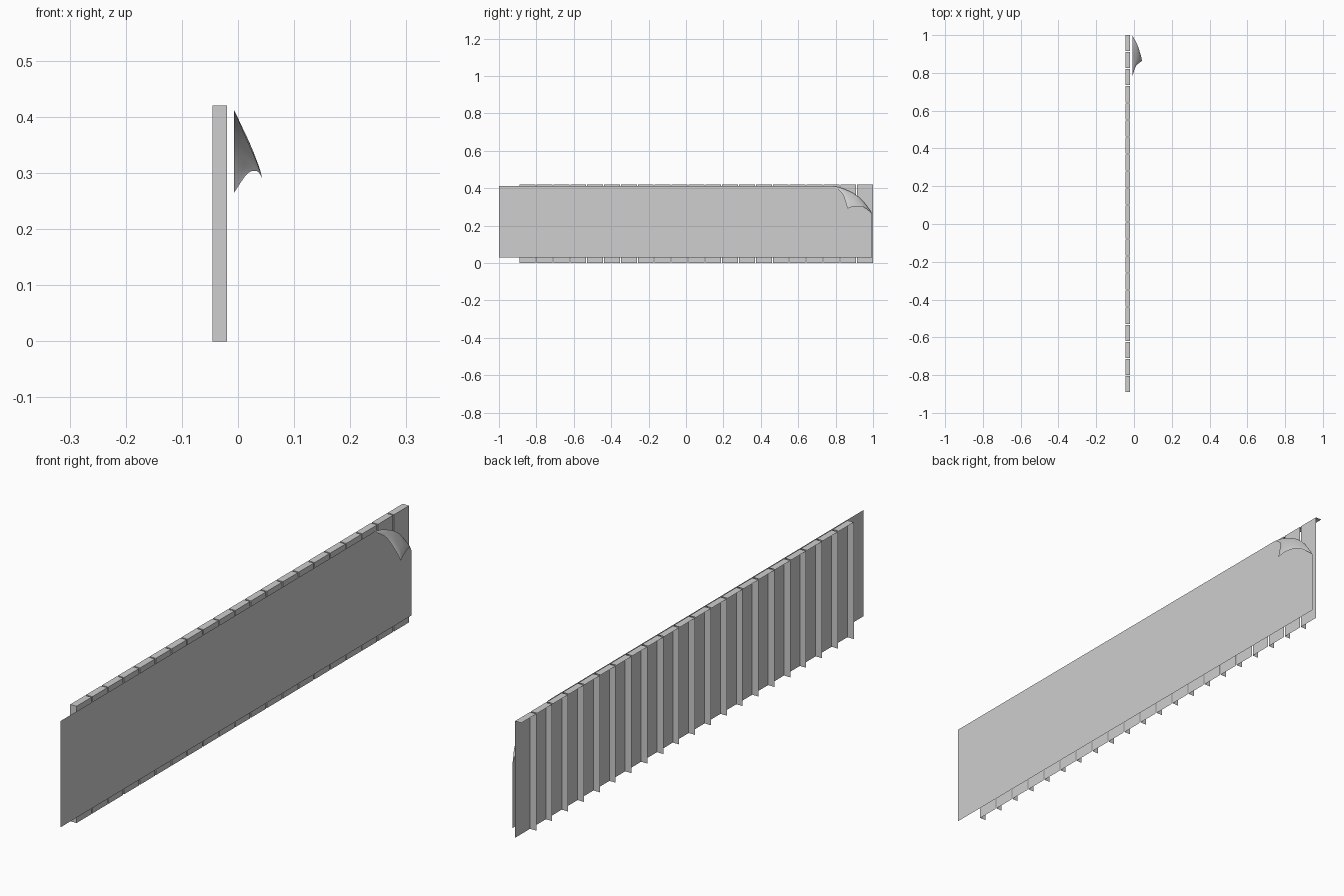
import bpy, bmesh
from mathutils import Vector

if "Cube" in bpy.data.objects:
    bpy.data.objects.remove(bpy.data.objects["Cube"])

grey = bpy.data.materials.new("light_grey")
grey.diffuse_color = (0.62, 0.62, 0.62, 1)
grey.use_nodes = True
grey.node_tree.nodes["Principled BSDF"].inputs["Base Color"].default_value = grey.diffuse_color


def make(name, build, smooth=False):
    """Create a mesh object filled in by the given bmesh builder."""
    bm = bmesh.new()
    build(bm)
    mesh = bpy.data.meshes.new(name)
    bm.to_mesh(mesh)
    bm.free()
    mesh.materials.append(grey)
    for p in mesh.polygons:
        p.use_smooth = smooth
    ob = bpy.data.objects.new(name, mesh)
    bpy.context.collection.objects.link(ob)
    return ob


def face(bm, pts):
    return bm.faces.new([bm.verts.new(p) for p in pts])


def spline(pts, n=4):
    """Smooth curve through the points."""
    p = [Vector(q) for q in pts]
    p = [2 * p[0] - p[1]] + p + [2 * p[-1] - p[-2]]
    out = []
    for i in range(1, len(p) - 2):
        a, b, c, d = p[i - 1:i + 3]
        for k in range(n):
            t = k / n
            out.append(0.5 * (2 * b + (c - a) * t + (2 * a - 5 * b + 4 * c - d) * t * t
                              + (3 * b - a - 3 * c + d) * t ** 3))
    return out + [p[-2]]


# Fence planks: open shells with a front, one side and a top
X0, X1, TOP = -0.045, -0.02, 0.42
COUNT, PITCH, WIDTH = 21, 0.0902, 0.085


def plank(i):
    y1 = 1.0 - i * PITCH
    y0 = y1 - WIDTH

    def build(bm):
        v = [bm.verts.new(p) for p in (
            (X1, y0, 0), (X1, y1, 0), (X1, y1, TOP), (X1, y0, TOP),
            (X0, y0, 0), (X0, y0, TOP), (X0, y1, TOP))]
        for ids in ((0, 1, 2, 3), (4, 0, 3, 5), (5, 3, 2, 6)):
            bm.faces.new([v[k] for k in ids])
    make(f"plank_{i + 1}", build)


for i in range(COUNT):
    plank(i)

# Poster sheet with its upper far corner peeled along a crease
SX, LOW, HIGH = -0.007, 0.03, 0.412
crease = spline([(SX, 0.785, HIGH), (SX, 0.825, 0.404), (SX, 0.865, 0.388),
                 (SX, 0.90, 0.37), (SX, 0.935, 0.343), (SX, 0.967, 0.306),
                 (SX, 0.995, 0.265)])


def sheet(bm):
    face(bm, [(SX, -1, LOW), (SX, 0.785, LOW), (SX, 0.785, HIGH), (SX, -1, HIGH)])
    for a, b in zip(crease, crease[1:]):
        face(bm, [(SX, a.y, LOW), (SX, b.y, LOW), b, a])
    bmesh.ops.remove_doubles(bm, verts=bm.verts, dist=1e-5)


make("poster_sheet", sheet)

# Curled flap: bulges outward from the crease and ends in a pointed tip
tip = (0.043, 0.863, 0.291)
edge = spline([crease[0], (0.008, 0.833, 0.375), (0.03, 0.854, 0.325), tip])
edge += spline([tip, (0.034, 0.90, 0.303), (0.017, 0.95, 0.299), crease[-1]])[1:]
STEPS = 8


def flap(bm):
    rows = []
    for c, e in zip(crease, edge):
        mid = (c + e) / 2
        mid.x += 0.3 * (e - c).length * 0.5
        mid.z += 0.1 * (e - c).length
        rows.append([bm.verts.new(c * (1 - t) ** 2 + mid * 2 * t * (1 - t) + e * t * t)
                     for t in (k / STEPS for k in range(STEPS + 1))])
    for r, s in zip(rows, rows[1:]):
        for k in range(STEPS):
            bm.faces.new((r[k], r[k + 1], s[k + 1], s[k]))
    bmesh.ops.remove_doubles(bm, verts=bm.verts, dist=1e-5)
    bmesh.ops.recalc_face_normals(bm, faces=bm.faces)
    if sum(f.normal.x for f in bm.faces) < 0:
        bmesh.ops.reverse_faces(bm, faces=bm.faces)


make("peeled_corner", flap, smooth=True)
